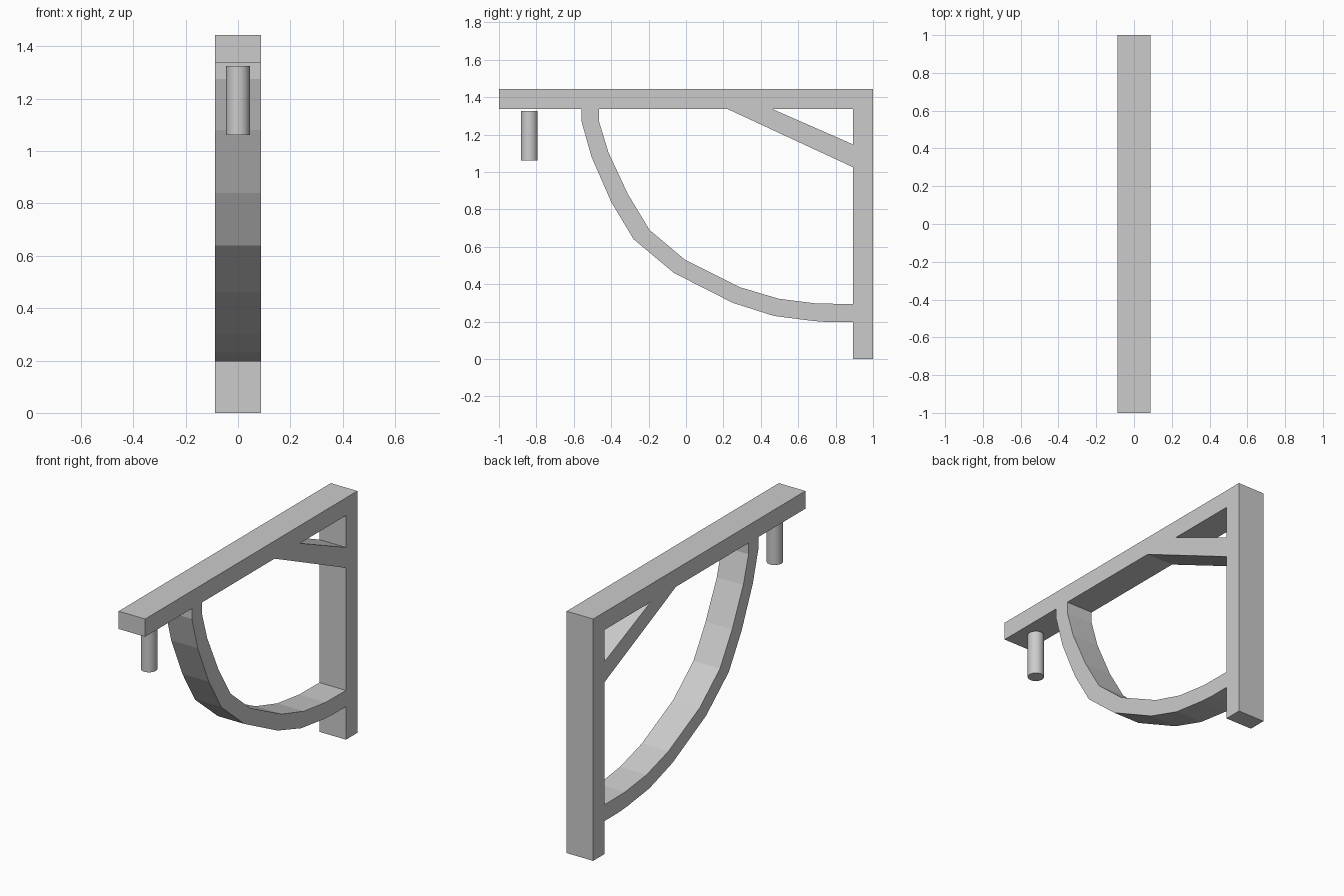
import bpy, bmesh
from mathutils import Matrix

cube = bpy.data.objects.get("Cube")
if cube:
    bpy.data.objects.remove(cube, do_unlink=True)

HALF = 0.0875      # half width of the timber
TOP = 1.443
UNDER = 1.337      # underside of the beam
POST = 0.893       # front face of the post

grey = bpy.data.materials.new("plain grey")
grey.use_nodes = True
colour = (0.6, 0.6, 0.6, 1)
grey.diffuse_color = colour
grey.node_tree.nodes["Principled BSDF"].inputs["Base Color"].default_value = colour


def add_object(name, bm):
    bmesh.ops.recalc_face_normals(bm, faces=bm.faces)
    mesh = bpy.data.meshes.new(name)
    bm.to_mesh(mesh)
    bm.free()
    mesh.materials.append(grey)
    obj = bpy.data.objects.new(name, mesh)
    bpy.context.collection.objects.link(obj)
    return obj


def timber(name, lower, upper):
    """Extrude the strip between two (y, z) edge lines across the width."""
    bm = bmesh.new()
    profile = lower + upper[::-1]
    face = bm.faces.new([bm.verts.new((-HALF, y, z)) for y, z in profile])
    moved = bmesh.ops.extrude_face_region(bm, geom=[face])["geom"]
    verts = [v for v in moved if isinstance(v, bmesh.types.BMVert)]
    bmesh.ops.translate(bm, verts=verts, vec=(2 * HALF, 0, 0))
    return add_object(name, bm)


# Post and beam
timber("post", [(POST, 0), (1, 0)], [(POST, TOP), (1, TOP)])
timber("beam", [(-1, UNDER), (POST, UNDER)], [(-1, TOP), (POST, TOP)])

# Short straight brace in the corner
timber("corner_brace", [(0.22, UNDER), (POST, 1.025)],
       [(0.46, UNDER), (POST, 1.147)])

# Faceted curved brace
outer = [(-.56, UNDER), (-.56, 1.275), (-.505, 1.08), (-.40, .84), (-.28, .64),
         (-.065, .46), (.25, .30), (.47, .23), (.68, .203), (.76, .197), (POST, .197)]
inner = [(-.465, UNDER), (-.465, 1.27), (-.415, 1.105), (-.31, .88), (-.195, .69),
         (-.005, .53), (.29, .383), (.495, .322), (.70, .296), (POST, .294)]
timber("curved_brace", outer, inner)

# Round peg hanging just under the beam
bm = bmesh.new()
bmesh.ops.create_cone(bm, cap_ends=True, segments=32, radius1=0.045, radius2=0.045,
                      depth=0.265, matrix=Matrix.Translation((0, -0.838, 1.193)))
peg = add_object("hanging_peg", bm)
bpy.ops.object.select_all(action="DESELECT")
peg.select_set(True)
bpy.context.view_layer.objects.active = peg
bpy.ops.object.shade_smooth_by_angle()
